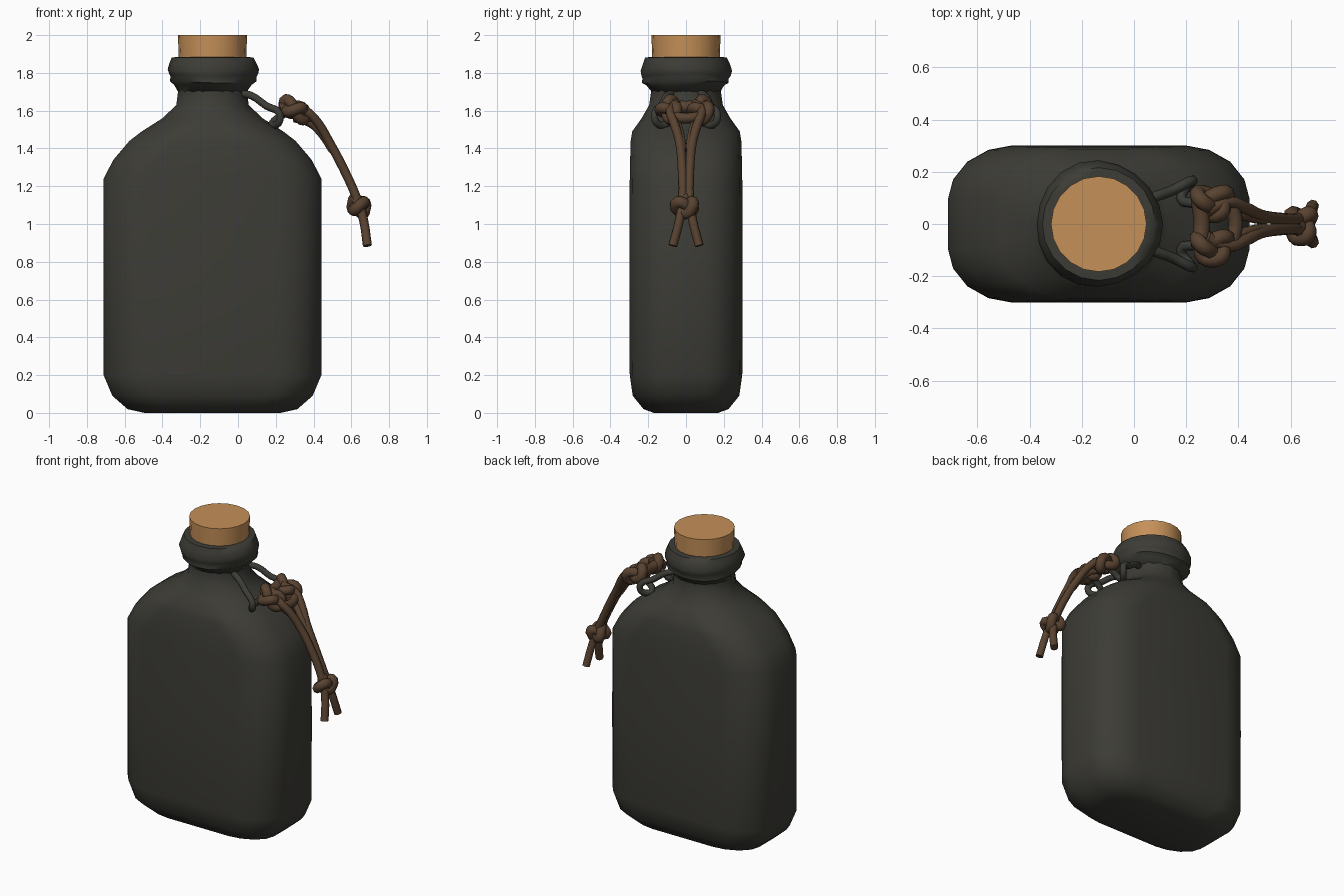
import bpy, bmesh, math
from mathutils import Vector

if "Cube" in bpy.data.objects:
    bpy.data.objects.remove(bpy.data.objects["Cube"])

CX = -0.135  # bottle axis


def material(name, rgb):
    m = bpy.data.materials.new(name)
    m.diffuse_color = (*rgb, 1)
    m.use_nodes = True
    m.node_tree.nodes["Principled BSDF"].inputs["Base Color"].default_value = m.diffuse_color
    return m


GREY = material("dark grey leather", (0.046, 0.045, 0.037))
CORK = material("cork", (0.56, 0.28, 0.098))
BROWN = material("brown cord", (0.098, 0.055, 0.03))


def smooth(ob, angle):
    bpy.ops.object.select_all(action='DESELECT')
    bpy.context.view_layer.objects.active = ob
    ob.select_set(True)
    bpy.ops.object.shade_smooth_by_angle(angle=math.radians(angle))


def loft(name, rings, mat, angle=50):
    """Bridge a stack of equal-length closed rings and cap both ends."""
    bm = bmesh.new()
    rows = [[bm.verts.new(p) for p in r] for r in rings]
    n = len(rows[0])
    for a, b in zip(rows, rows[1:]):
        for i in range(n):
            j = (i + 1) % n
            bm.faces.new((a[i], a[j], b[j], b[i]))
    bm.faces.new(rows[0][::-1])
    bm.faces.new(rows[-1])
    me = bpy.data.meshes.new(name)
    bm.to_mesh(me)
    bm.free()
    me.materials.append(mat)
    ob = bpy.data.objects.new(name, me)
    bpy.context.collection.objects.link(ob)
    smooth(ob, angle)
    return ob


def rounded_rect(z, hw, hd, rx, ry, seg=4):
    ring = []
    for q in range(4):
        sx, sy = (1, -1, -1, 1)[q], (1, 1, -1, -1)[q]
        for k in range(seg + 1):
            a = math.pi / 2 * (q + (k + (0.12 if k == 0 else -0.12 if k == seg else 0)) / seg)
            ring.append((CX + sx * (hw - rx) + rx * math.cos(a),
                         sy * (hd - ry) + ry * math.sin(a), z))
    return ring


def circle(z, r, n=20, wave=0.0, phase=0.0):
    return [(CX + (r + wave * math.sin(3 * a + phase)) * math.cos(a),
             (r + wave * math.sin(3 * a + phase)) * math.sin(a),
             z + wave * math.sin(2 * a + phase))
            for a in (2 * math.pi * i / n for i in range(n))]


def tube(name, pts, r, mat, closed=False, res=3):
    cu = bpy.data.curves.new(name, 'CURVE')
    cu.dimensions = '3D'
    cu.bevel_depth = r
    cu.bevel_resolution = 2
    cu.resolution_u = res
    cu.use_fill_caps = True
    sp = cu.splines.new('BEZIER')
    sp.bezier_points.add(len(pts) - 1)
    for b, p in zip(sp.bezier_points, pts):
        b.co = p
        b.handle_left_type = b.handle_right_type = 'AUTO'
    sp.use_cyclic_u = closed
    cu.materials.append(mat)
    ob = bpy.data.objects.new(name, cu)
    bpy.context.collection.objects.link(ob)
    bpy.ops.object.select_all(action='DESELECT')
    bpy.context.view_layer.objects.active = ob
    ob.select_set(True)
    bpy.ops.object.convert(target='MESH')
    smooth(bpy.context.object, 60)


def knot(name, centre, size, r, tilt):
    """Trefoil knot flattened into a lump, tilted about y."""
    pts = []
    for i in range(18):
        t = 2 * math.pi * i / 18
        v = Vector(((math.sin(t) + 2 * math.sin(2 * t)) / 3 * size[0],
                    (math.cos(t) - 2 * math.cos(2 * t)) / 3 * size[1],
                    -math.sin(3 * t) * size[2]))
        c, s = math.cos(tilt), math.sin(tilt)
        pts.append(Vector(centre) + Vector((c * v.x + s * v.z, v.y, -s * v.x + c * v.z)))
    tube(name, pts, r, BROWN, closed=True, res=2)


# Bottle body: z, half width, half depth, corner radii
body = [(0.0, 0.36, 0.17, 0.22, 0.13), (0.02, 0.45, 0.225, 0.24, 0.16),
        (0.09, 0.53, 0.282, 0.24, 0.19), (0.20, 0.577, 0.298, 0.25, 0.21),
        (0.70, 0.577, 0.30, 0.25, 0.21), (1.24, 0.577, 0.298, 0.25, 0.21),
        (1.34, 0.525, 0.296, 0.26, 0.21), (1.44, 0.44, 0.293, 0.27, 0.21),
        (1.49, 0.375, 0.285, 0.27, 0.22), (1.56, 0.265, 0.235, 0.23, 0.21),
        (1.63, 0.192, 0.195, 0.19, 0.19), (1.70, 0.183, 0.185, 0.182, 0.182),
        (1.80, 0.183, 0.185, 0.182, 0.182)]
loft("bottle_body", [rounded_rect(*b) for b in body], GREY)

# Rolled collar round the mouth
collar = [(1.70, 0.182, 0), (1.735, 0.205, .004), (1.752, 0.230, .006), (1.775, 0.228, .006),
          (1.79, 0.236, .006), (1.815, 0.242, .005), (1.85, 0.230, .003),
          (1.882, 0.216, 0), (1.884, 0.182, 0)]
loft("collar", [circle(z, r, wave=w, phase=i * 0.4) for i, (z, r, w) in enumerate(collar)], GREY, 60)

# Cork stopper
loft("cork_stopper", [circle(1.80, 0.175), circle(1.89, 0.179), circle(2.0, 0.183)], CORK, 40)

for s, side in ((1, "back"), (-1, "front")):
    # Grey loop tied to the neck, ending inside the brown knot
    tube("neck_loop_" + side, [(0.01, s * .07, 1.69), (0.07, s * .10, 1.68), (0.15, s * .13, 1.625),
                               (0.22, s * .165, 1.585), (0.215, s * .155, 1.535),
                               (0.18, s * .10, 1.53), (0.24, s * .08, 1.58),
                               (0.30, s * .07, 1.60)], 0.02, GREY)
    # Upper knots
    knot("upper_knot_" + side, (0.30, s * .085, 1.605), (0.075, 0.052, 0.03), 0.03, 0.5)
    # Hanging strands
    tube("cord_strand_" + side, [(0.28, s * .05, 1.64), (0.36, s * .085, 1.60), (0.42, s * .065, 1.54),
                                 (0.48, s * .035, 1.44), (0.56, s * .02, 1.29),
                                 (0.635, s * .02, 1.12), (0.665, s * .035, 1.02),
                                 (0.685, s * .07, 0.885)], 0.024, BROWN)
    # Inner loop under the knot
    tube("cord_inner_" + side, [(0.30, s * .08, 1.56), (0.38, s * .05, 1.535),
                                (0.44, s * .03, 1.48), (0.50, s * .018, 1.39)], 0.022, BROWN)

# Bridges joining the two upper knots
tube("knot_bridge_inner", [(0.25, -.09, 1.63), (0.26, 0, 1.62), (0.25, .09, 1.63)], 0.032, BROWN)
tube("knot_bridge_outer", [(0.37, -.08, 1.57), (0.39, 0, 1.56), (0.37, .08, 1.57)], 0.028, BROWN)

# Lower knot
knot("lower_knot", (0.64, 0, 1.095), (0.042, 0.056, 0.032), 0.031, 0.4)
